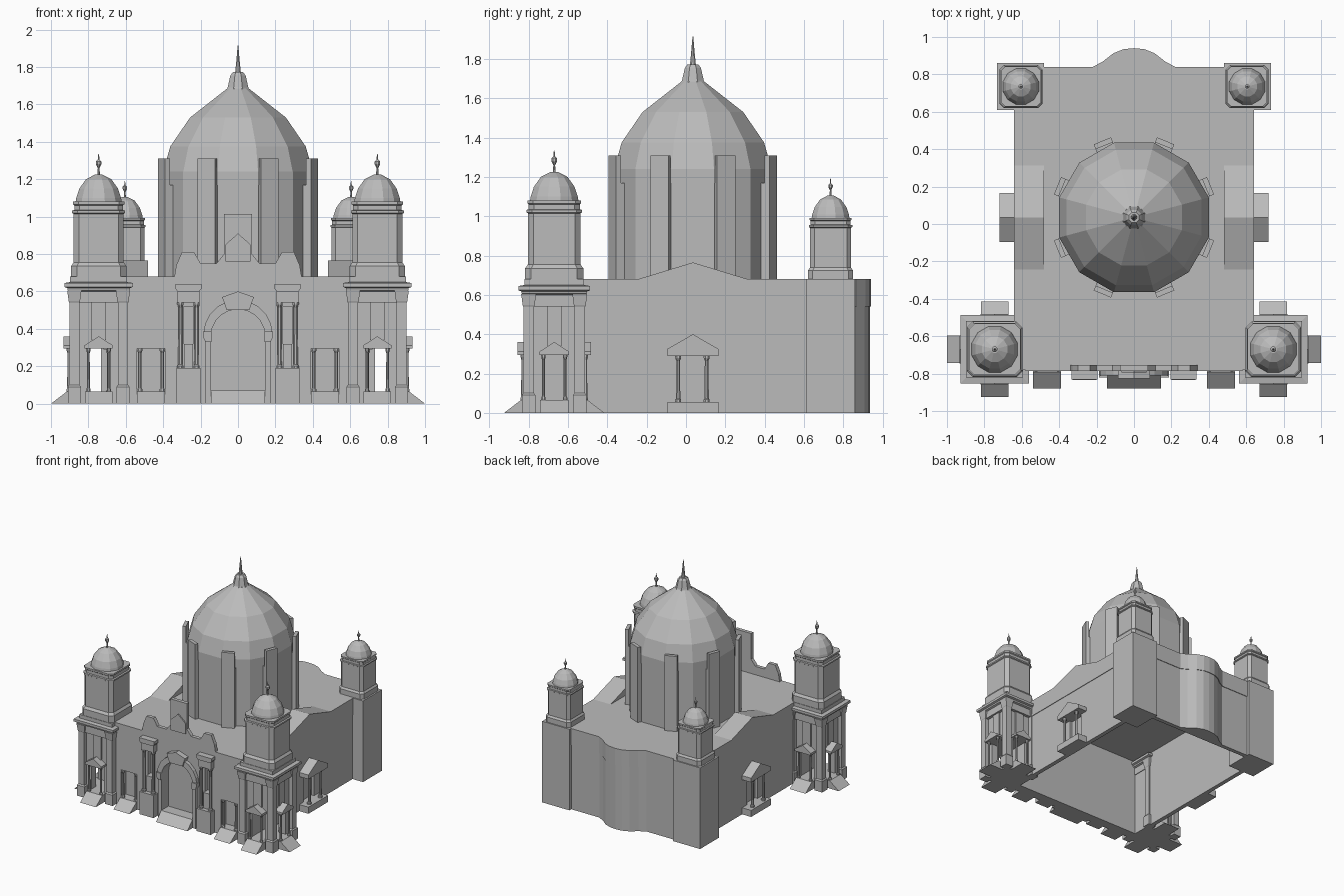
import bpy, bmesh, math
from mathutils import Matrix

if "Cube" in bpy.data.objects:
    bpy.data.objects.remove(bpy.data.objects["Cube"], do_unlink=True)

stone = bpy.data.materials.new("grey stone")
stone.use_nodes = True
stone.diffuse_color = (0.5, 0.5, 0.5, 1)
stone.node_tree.nodes["Principled BSDF"].inputs["Base Color"].default_value = (0.5, 0.5, 0.5, 1)


def finish(name, bm, mirror, place):
    bmesh.ops.recalc_face_normals(bm, faces=bm.faces)
    if place:
        bm.transform(place)
    mesh = bpy.data.meshes.new(name)
    bm.to_mesh(mesh)
    bm.free()
    mesh.materials.append(stone)
    ob = bpy.data.objects.new(name, mesh)
    bpy.context.collection.objects.link(ob)
    if mirror:
        ob.modifiers.new("mirror", 'MIRROR')
    return ob


def skin(bm, rings):
    # Closed skin over stacked rings of points
    loops = [[bm.verts.new(p) for p in ring] for ring in rings]
    n = len(loops[0])
    for a, b in zip(loops, loops[1:]):
        for i in range(n):
            bm.faces.new((a[i], a[(i + 1) % n], b[(i + 1) % n], b[i]))
    bm.faces.new(loops[0][::-1])
    bm.faces.new(loops[-1])


def prism(name, pts, axis, a, b, mirror=False, place=None):
    put = {'x': lambda u, v, t: (t, u, v), 'y': lambda u, v, t: (u, t, v),
           'z': lambda u, v, t: (u, v, t)}[axis]
    bm = bmesh.new()
    skin(bm, [[put(u, v, t) for u, v in pts] for t in (a, b)])
    return finish(name, bm, mirror, place)


def box(name, x, y, z, mirror=False, place=None):
    pts = [(x[0], y[0]), (x[1], y[0]), (x[1], y[1]), (x[0], y[1])]
    return prism(name, pts, 'z', z[0], z[1], mirror, place)


def loft(name, outline, rings, cx=0, cy=0, mirror=False, place=None):
    bm = bmesh.new()
    skin(bm, [[(cx + r * u, cy + r * v, z) for u, v in outline] for r, z in rings])
    return finish(name, bm, mirror, place)


def ngon(n, turn=0.5):
    return [(math.cos((i + turn) * math.tau / n), math.sin((i + turn) * math.tau / n)) for i in range(n)]


def arc(r, cz, n=10):
    return [(r * math.cos(i * math.pi / n), cz + r * math.sin(i * math.pi / n)) for i in range(n + 1)]


def cut(ob, cutters):
    for c in cutters:
        m = ob.modifiers.new("cut", 'BOOLEAN')
        m.object, m.solver = c, 'EXACT'
    bpy.context.view_layer.update()
    mesh = bpy.data.meshes.new_from_object(ob.evaluated_get(bpy.context.evaluated_depsgraph_get()))
    ob.modifiers.clear()
    ob.data = mesh
    for c in cutters:
        bpy.data.objects.remove(c, do_unlink=True)


SQUARE = [(1, 1), (-1, 1), (-1, -1), (1, -1)]
CHAMFER = [(1, .79), (.79, 1), (-.79, 1), (-1, .79), (-1, -.79), (-.79, -1), (.79, -1), (1, -.79)]
DOZEN, EIGHT = ngon(12), ngon(8)


def column(name, x, y, z0, z1, r=.011, place=None, mirror=True):
    rings = [(r * 1.4, z0), (r * 1.4, z0 + .012), (r, z0 + .018),
             (r * .85, z1 - .025), (r * 1.4, z1 - .01), (r * 1.4, z1)]
    loft(name, EIGHT, rings, x, y, mirror, place)


def ramp(name, x0, x1, y_in, y_top, y_end, h=.065, mirror=True, place=None):
    prism(name, [(y_in, 0), (y_in, h), (y_top, h), (y_end, 0)], 'x', x0, x1, mirror, place)


# Hollow main hall with a curved apse; the upper band stands slightly proud
def footprint(g):
    half = [(.636 + g, -.78), (.636 + g, .835 + g), (.22, .835 + g), (.165, .865 + g),
            (.11, .908 + g), (.055, .93 + g), (0, .935 + g)]
    return half + [(-x, y) for x, y in half[-2::-1]]


hall = prism("hall_walls", footprint(0), 'z', 0, .54)
roof = prism("hall_upper_band", footprint(.005), 'z', .54, .68)
cutters = [box("hollow", (-.6, .6), (-.7, .8), (-.1, .6)),
           prism("arch_recess", [(.145, .07)] + arc(.145, .36) + [(-.145, .07)], 'y', -.9, -.715)]
for s in (1, -1):
    cutters += [box("window_recess", sorted((s * .39, s * .54)), (-.9, -.715), (.065, .295)),
                box("niche", sorted((s * .24, s * .29)), (-.9, -.74), (.32, .52)),
                box("side_door", sorted((s * .612, s * .7)), (-.04, .1), (.055, .29))]
cut(hall, cutters)
cut(roof, [box("hollow", (-.6, .6), (-.7, .8), (.4, .66))])

# Low gables on both sides of the roof
prism("roof_gable", [(-.26, .675), (.33, .675), (.035, .765)], 'x', .48, .641, True)

# Stepped parapet over the front
half = [(.58, .66), (.58, .68), (.34, .68), (.33, .74), (.3, .81), (.235, .81),
        (.2, .75), (.115, .75), (.075, .8), (.075, 1.015)]
prism("front_parapet", half + [(-x, z) for x, z in half[::-1]], 'y', -.785, -.755)
prism("parapet_gablet", [(-.068, .76), (.068, .76), (.068, .85), (0, .91), (-.068, .85)], 'y', -.795, -.78)

# Main arched doorway
prism("arch_surround", arc(.185, .37) + arc(.145, .36)[::-1], 'y', -.81, -.77)
box("arch_jamb", (.145, .175), (-.81, -.77), (0, .34), True)
prism("jamb_capital", [(.143, .33), (.175, .33), (.188, .36), (.188, .385), (.143, .385)], 'y', -.82, -.77, True)
prism("arch_keystone", [(-.06, .5), (.06, .5), (.085, .57), (0, .6), (-.085, .57)], 'y', -.825, -.77)
ramp("main_ramp", -.145, .145, -.72, -.81, -.88, .07, False)

# Paired columns beside the doorway
box("pair_pedestal", (.2, .33), (-.835, -.77), (0, .19), True)
box("pair_panel", (.24, .29), (-.8, -.77), (.19, .32), True)
box("pair_entablature", (.207, .323), (-.822, -.77), (.54, .605), True)
prism("pair_cornice", [(.207, .6), (.323, .6), (.335, .615), (.335, .64), (.195, .64), (.195, .615)],
      'y', -.832, -.77, True)
for x in (.222, .308):
    column("pair_column", x, -.805, .19, .54, .013)

# Side windows of the front
ramp("window_ramp", .39, .54, -.72, -.79, -.88)
for x in (.405, .525):
    column("window_column", x, -.775, .065, .295)

# Side porticoes
box("portico_base", (.61, .72), (-.095, .165), (0, .055), True)
prism("portico_pediment", [(-.095, .29), (.165, .29), (.165, .325), (.035, .4), (-.095, .325)], 'x', .61, .72, True)
for y in (-.04, .105):
    column("portico_column", .69, y, .055, .29, .012)


# Belfry with small dome; the rear pair repeats the front pair at a smaller scale
def belfry(name, cx, cy, k):
    def rings(*pairs):
        return [(r * k, .68 + (z - .68) * k) for r, z in pairs]
    loft(name + "_shaft", CHAMFER, rings((.148, .675), (.148, .735), (.134, .755), (.134, 1.015), (.142, 1.02),
         (.142, 1.032), (.13, 1.035), (.13, 1.06), (.137, 1.066), (.137, 1.08)), cx, cy, True)
    loft(name + "_dome", DOZEN, rings((.128, 1.075), (.124, 1.1), (.107, 1.15), (.07, 1.2), (.02, 1.225)), cx, cy, True)
    loft(name + "_finial", EIGHT, rings((.008, 1.22), (.005, 1.26), (.016, 1.28), (.016, 1.295),
         (.005, 1.305), (.002, 1.335)), cx, cy, True)


TX, TY = .745, -.67
belfry("front_belfry", TX, TY, 1)
belfry("rear_belfry", .605, .735, .78)
box("rear_corner_block", (.48, .733), (.61, .86), (0, .68), True)

# Open pavilion under each front belfry
core = box("pavilion_core", (TX - .125, TX + .125), (TY - .125, TY + .125), (0, .605))
cut(core, [box("passage", (TX - .06, TX + .06), (TY - .2, TY + .2), (.065, .295)),
           box("side_passage", (TX - .06, TX + .2), (TY - .06, TY + .06), (.065, .295))])
core.modifiers.new("mirror", 'MIRROR')
loft("pavilion_cornice", SQUARE, [(.15, .54), (.15, .6), (.165, .606), (.168, .618), (.183, .624),
     (.183, .645), (.152, .65), (.152, .68)], TX, TY, True)
for sx in (1, -1):
    for sy in (1, -1):
        loft("corner_pier", SQUARE, [(.035, 0), (.035, .09), (.027, .1), (.027, .54), (.03, .545),
             (.038, .605)], TX + sx * .13, TY + sy * .13, True)

# Gabled porch on the three free sides of the pavilion
for quarter in (0, 1, 2):
    place = Matrix.Translation((TX, TY, 0)) @ Matrix.Rotation(quarter * math.pi / 2, 4, 'Z')
    ramp("porch_ramp", -.073, .073, -.11, -.17, -.255, place=place)
    prism("porch_pediment", [(-.075, .295), (.075, .295), (.075, .312), (0, .36), (-.075, .312)],
          'y', -.188, -.11, True, place)
    box("porch_panel", (-.038, .038), (-.135, -.11), (.34, .6), True, place)
    for x in (-.055, .055):
        column("porch_column", x, -.16, .065, .295, .009, place)

# Great dome on its twelve-sided drum
DX, DY = 0, .035
loft("great_dome", DOZEN, [(.414, .67), (.414, 1.24), (.375, 1.375), (.265, 1.53), (.06, 1.685)], DX, DY)
loft("dome_lantern", EIGHT, [(.065, 1.68), (.06, 1.69), (.044, 1.755), (.03, 1.772)], DX, DY)
loft("dome_spire", EIGHT, [(.017, 1.765), (.011, 1.82), (.002, 1.915)], DX, DY)
for i in range(8):
    place = Matrix.Translation((DX, DY, 0)) @ Matrix.Rotation((i + .5) * math.pi / 4, 4, 'Z')
    box("drum_buttress", (.36, .428), (-.05, .05), (.67, 1.17), False, place)
    box("drum_buttress_plate", (.415, .443), (-.05, .05), (.67, 1.31), False, place)
